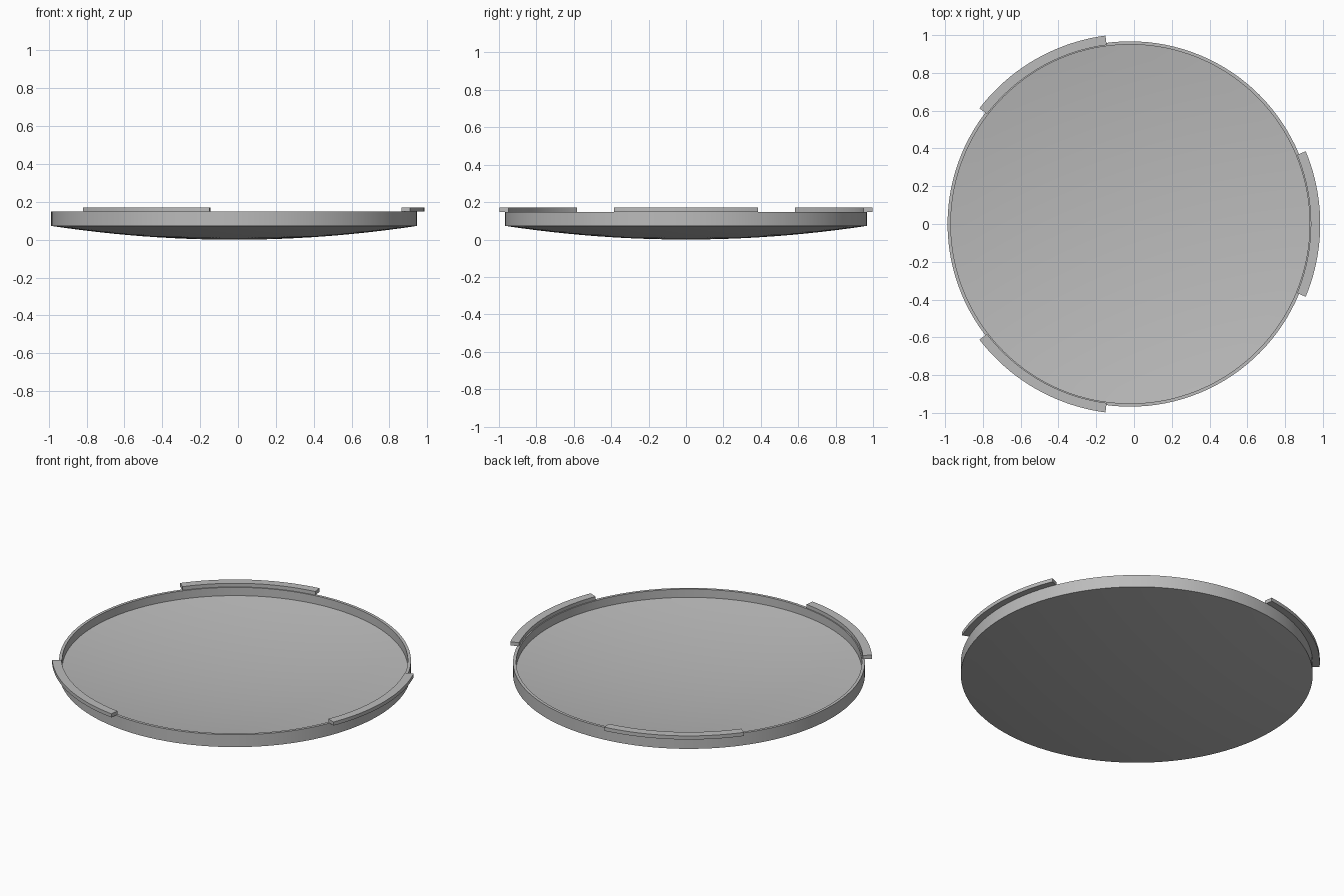
import bpy, bmesh
from math import sin, cos, pi, radians

cube = bpy.data.objects.get("Cube")
if cube:
    bpy.data.objects.remove(cube)

CENTRE_X = -0.02
R_OUT, R_IN = 0.967, 0.95
RIM_TOP, RIM_BOTTOM, FLOOR_EDGE, FLOOR_MID = 0.148, 0.073, 0.098, 0.025
TAB_IN, TAB_OUT, TAB_TOP, TAB_HALF = 0.956, 1.006, 0.17, 22.5

grey = bpy.data.materials.new("grey")
grey.use_nodes = True
colour = (0.5, 0.5, 0.5, 1)
grey.diffuse_color = colour
grey.node_tree.nodes["Principled BSDF"].inputs["Base Color"].default_value = colour


def finish(name, bm):
    bmesh.ops.remove_doubles(bm, verts=bm.verts, dist=0.0001)
    bmesh.ops.recalc_face_normals(bm, faces=bm.faces)
    mesh = bpy.data.meshes.new(name)
    bm.to_mesh(mesh)
    bm.free()
    obj = bpy.data.objects.new(name, mesh)
    obj.location.x = CENTRE_X
    mesh.materials.append(grey)
    bpy.context.collection.objects.link(obj)
    bpy.ops.object.select_all(action='DESELECT')
    obj.select_set(True)
    bpy.context.view_layer.objects.active = obj
    bpy.ops.object.shade_smooth_by_angle(angle=radians(30))
    return obj


def bowl(radius, low, high, steps=12):
    """Shallow curved profile from the middle to the edge."""
    return [(radius * i / steps, low + (high - low) * (i / steps) ** 2)
            for i in range(steps + 1)]


# Shallow dish: domed underside, upright rim, hollow floor
profile = bowl(R_OUT, 0, RIM_BOTTOM) + [(R_OUT, RIM_TOP), (R_IN, RIM_TOP)]
profile += reversed(bowl(R_IN, FLOOR_MID, FLOOR_EDGE))
bm = bmesh.new()
verts = [bm.verts.new((r, 0, z)) for r, z in profile]
edges = [bm.edges.new(pair) for pair in zip(verts, verts[1:])]
bmesh.ops.spin(bm, geom=verts + edges, cent=(0, 0, 0), axis=(0, 0, 1),
               angle=2 * pi, steps=128)
finish("dish", bm)

# Three curved locking tabs on top of the rim
section = [(TAB_IN, RIM_TOP), (TAB_OUT, RIM_TOP), (TAB_OUT, TAB_TOP), (TAB_IN, TAB_TOP)]
for name, middle in (("left_tab", 0), ("back_right_tab", 120), ("front_right_tab", 240)):
    bm = bmesh.new()
    steps = 20
    rings = []
    for i in range(steps + 1):
        a = radians(middle - TAB_HALF + 2 * TAB_HALF * i / steps)
        rings.append([bm.verts.new((r * cos(a), r * sin(a), z)) for r, z in section])
    for a, b in zip(rings, rings[1:]):
        for j in range(4):
            k = (j + 1) % 4
            bm.faces.new((a[j], a[k], b[k], b[j]))
    bm.faces.new(rings[0])
    bm.faces.new(rings[-1])
    finish(name, bm)
